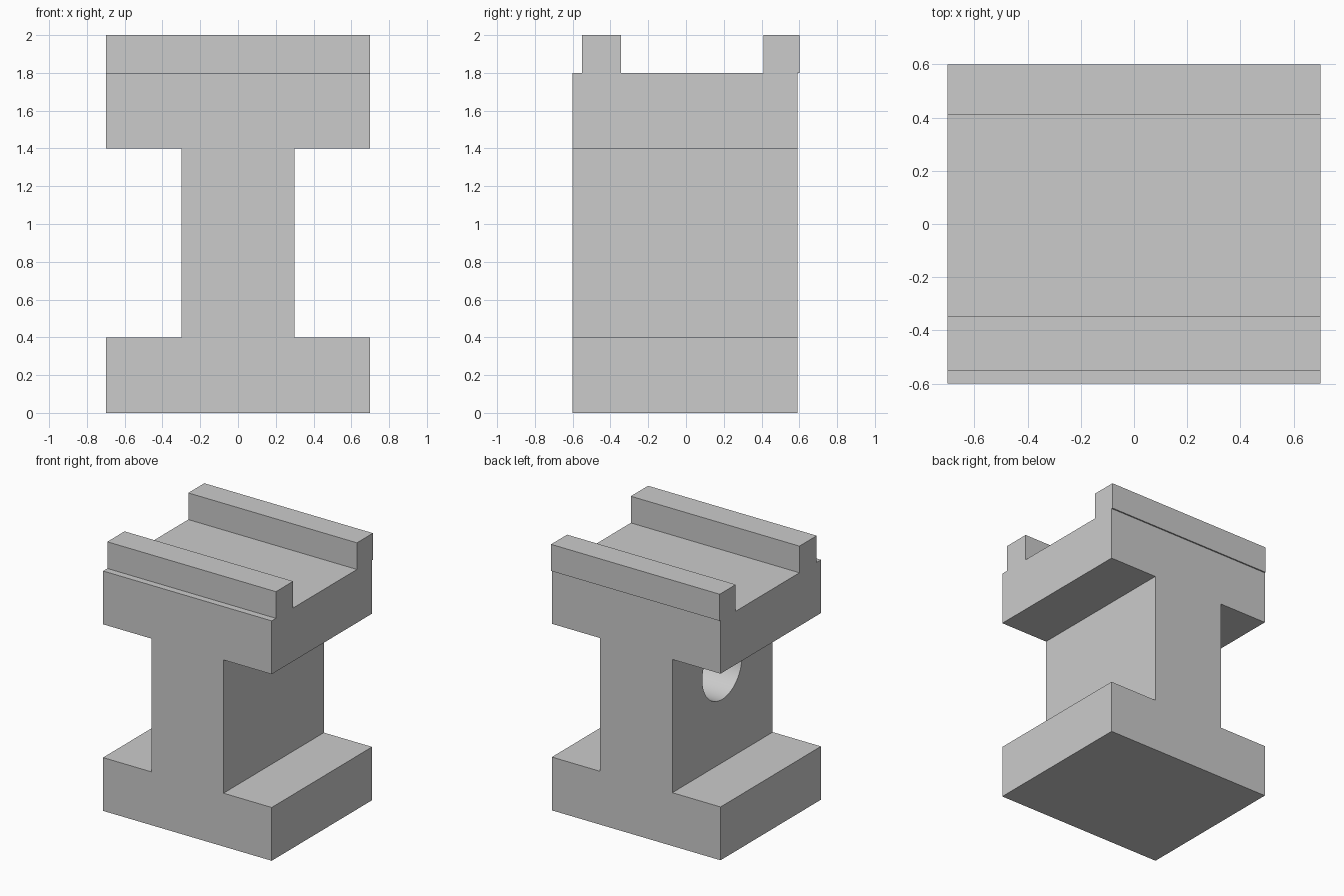
import bpy, bmesh, math

cube = bpy.data.objects.get("Cube")
if cube:
    bpy.data.objects.remove(cube, do_unlink=True)

grey = bpy.data.materials.new("light_grey")
grey.use_nodes = True
grey.diffuse_color = (0.6, 0.6, 0.6, 1)
grey.node_tree.nodes["Principled BSDF"].inputs["Base Color"].default_value = (0.6, 0.6, 0.6, 1)


def extrude_profile(name, points, y0, y1):
    """Extrude an x-z outline from y0 to y1."""
    bm = bmesh.new()
    face = bm.faces.new([bm.verts.new((x, y0, z)) for x, z in points])
    grown = bmesh.ops.extrude_face_region(bm, geom=[face])
    verts = [v for v in grown["geom"] if isinstance(v, bmesh.types.BMVert)]
    bmesh.ops.translate(bm, verts=verts, vec=(0, y1 - y0, 0))
    bmesh.ops.recalc_face_normals(bm, faces=bm.faces)
    mesh = bpy.data.meshes.new(name)
    bm.to_mesh(mesh)
    bm.free()
    mesh.materials.append(grey)
    obj = bpy.data.objects.new(name, mesh)
    bpy.context.collection.objects.link(obj)
    return obj


# I-shaped body: half outline mirrored across x
half = [(0.7, 0), (0.7, 0.4), (0.3, 0.4), (0.3, 1.4), (0.7, 1.4), (0.7, 1.8)]
outline = half + [(-x, z) for x, z in reversed(half)]
body = extrude_profile("beam_body", outline, -0.6, 0.59)

# Blind round hole in one side of the web
bpy.ops.mesh.primitive_cylinder_add(vertices=64, radius=0.235, depth=0.8,
                                    location=(-0.3, 0, 1.11),
                                    rotation=(0, math.pi / 2, 0))
cutter = bpy.context.object
cutter.name = "hole_cutter"
cutter.data.materials.append(grey)
cutter.hide_render = True
cutter.hide_set(True)
hole = body.modifiers.new("round_hole", "BOOLEAN")
hole.operation = "DIFFERENCE"
hole.solver = "EXACT"
hole.object = cutter

# Apply the cut and smooth only the hole wall
bpy.ops.object.select_all(action="DESELECT")
bpy.context.view_layer.objects.active = body
body.select_set(True)
bpy.ops.object.modifier_apply(modifier=hole.name)
bpy.data.objects.remove(cutter, do_unlink=True)
bpy.ops.object.shade_smooth_by_angle(angle=math.radians(30))

# Two rails along the top
rail = [(-0.7, 1.8), (0.7, 1.8), (0.7, 2), (-0.7, 2)]
for name, y0, y1 in (("front_rail", -0.55, -0.345), ("back_rail", 0.41, 0.6)):
    extrude_profile(name, rail, y0, y1)
